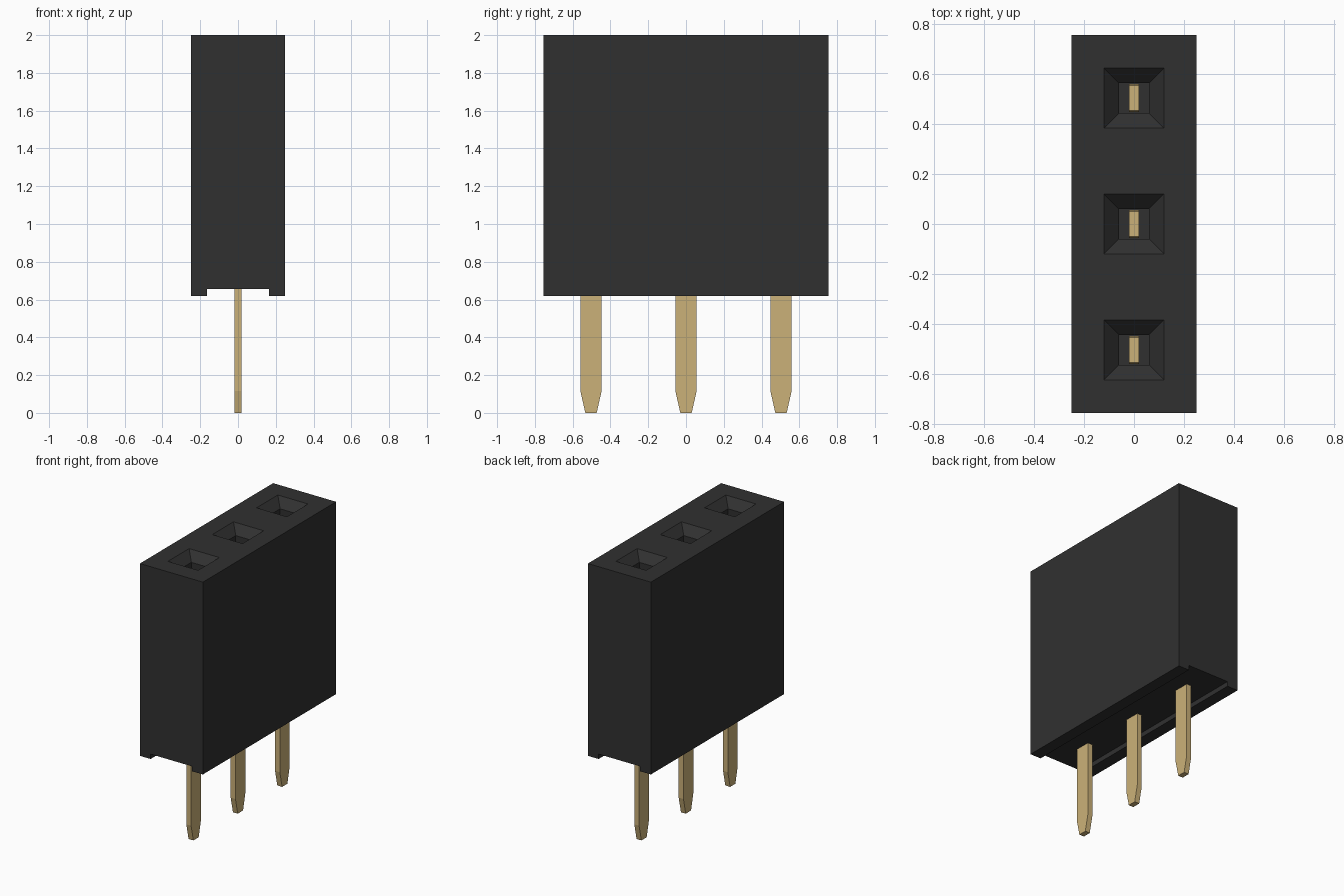
import bpy
import bmesh

cube = bpy.data.objects.get("Cube")
if cube:
    bpy.data.objects.remove(cube, do_unlink=True)

PITCH = 0.503
ROWS = [-PITCH, 0.0, PITCH]


def material(name, rgb, roughness, metallic=0.0):
    mat = bpy.data.materials.new(name)
    mat.use_nodes = True
    mat.diffuse_color = (*rgb, 1)
    bsdf = next(n for n in mat.node_tree.nodes if n.type == 'BSDF_PRINCIPLED')
    bsdf.inputs["Base Color"].default_value = (*rgb, 1)
    bsdf.inputs["Roughness"].default_value = roughness
    bsdf.inputs["Metallic"].default_value = metallic
    return mat


black = material("black plastic", (0.030, 0.030, 0.030), 0.6)
gold = material("pale gold", (0.60, 0.44, 0.19), 0.4)


def finish(bm, name, mat):
    bmesh.ops.recalc_face_normals(bm, faces=bm.faces)
    mesh = bpy.data.meshes.new(name)
    bm.to_mesh(mesh)
    bm.free()
    mesh.materials.append(mat)
    obj = bpy.data.objects.new(name, mesh)
    bpy.context.collection.objects.link(obj)
    return obj


def loft(bm, sections, y0=0.0):
    """Join stacked rectangles given as (half x, half y, z) into a closed solid."""
    rings = [[bm.verts.new((sx * hx, y0 + sy * hy, z))
              for sx, sy in ((-1, -1), (1, -1), (1, 1), (-1, 1))]
             for hx, hy, z in sections]
    for low, high in zip(rings, rings[1:]):
        for i in range(4):
            j = (i + 1) % 4
            bm.faces.new((low[i], low[j], high[j], high[i]))
    bm.faces.new(rings[0])
    bm.faces.new(rings[-1])


# Housing: end profile with a shallow channel underneath, extruded along y
half = [(0.165, 0.655), (0.165, 0.62), (0.25, 0.62), (0.25, 2.0)]
profile = half + [(-x, z) for x, z in reversed(half)]
bm = bmesh.new()
face = bm.faces.new([bm.verts.new((x, -0.755, z)) for x, z in profile])
new = bmesh.ops.extrude_face_region(bm, geom=[face])["geom"]
bmesh.ops.translate(bm, vec=(0, 1.51, 0),
                    verts=[v for v in new if isinstance(v, bmesh.types.BMVert)])
housing = finish(bm, "housing", black)

# Sockets: square shafts with flared mouths, cut from the top
bm = bmesh.new()
for y in ROWS:
    loft(bm, [(0.06, 0.06, 0.95), (0.06, 0.06, 1.94),
              (0.12, 0.12, 2.0), (0.12, 0.12, 2.1)], y)
cutter = finish(bm, "socket_cutter", black)
cutter.hide_render = True
cut = housing.modifiers.new("sockets", 'BOOLEAN')
cut.operation = 'DIFFERENCE'
cut.solver = 'EXACT'
cut.object = cutter
bpy.context.view_layer.objects.active = housing
bpy.ops.object.modifier_apply(modifier=cut.name)
bpy.data.objects.remove(cutter, do_unlink=True)

# Pins: flat blades with tapered tips, running up into the sockets
for number, y in enumerate(ROWS, 1):
    bm = bmesh.new()
    loft(bm, [(0.019, 0.03, 0.0), (0.019, 0.056, 0.115),
              (0.019, 0.056, 1.68), (0.019, 0.050, 1.70)], y)
    finish(bm, f"pin_{number}", gold)
